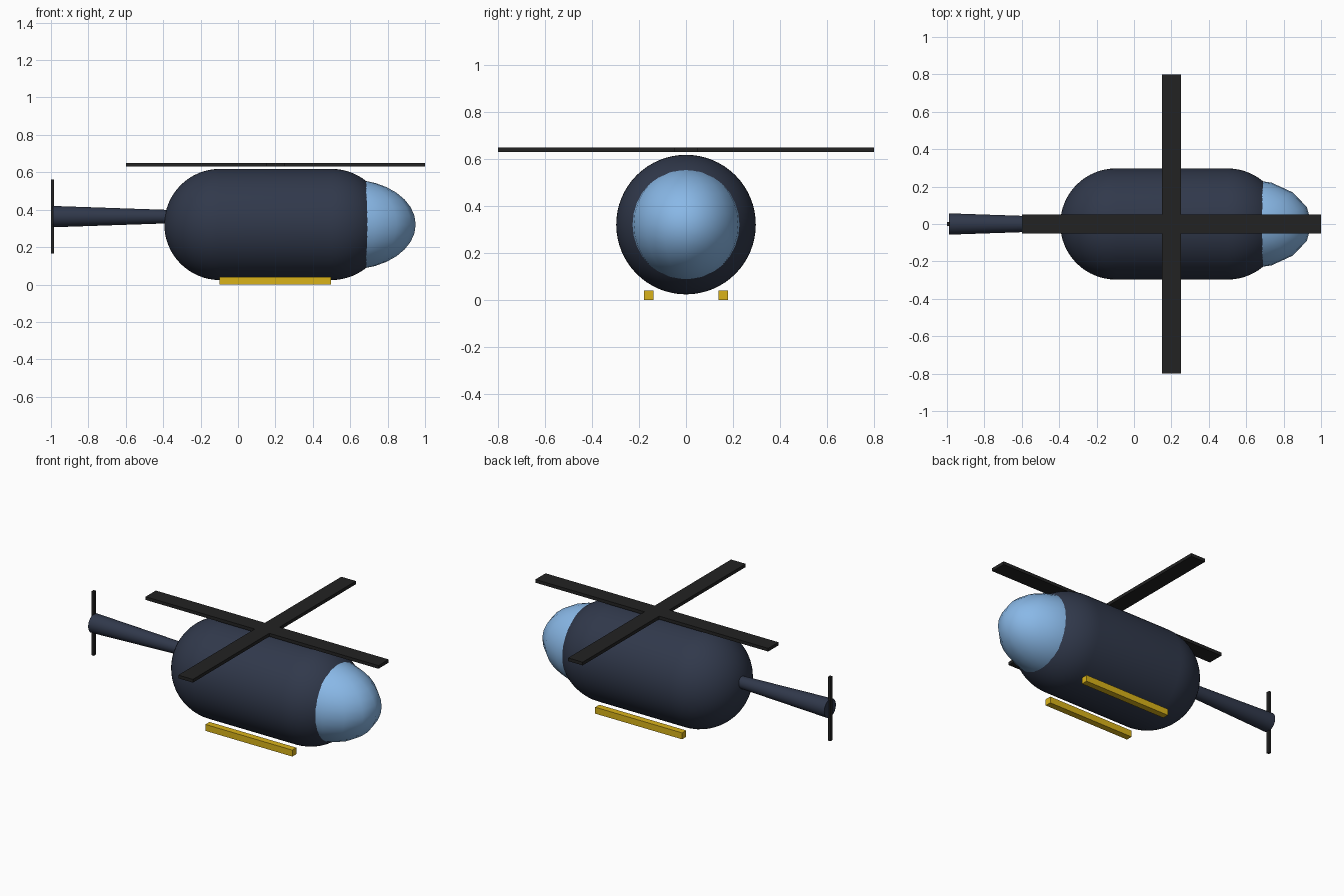
import bpy, bmesh, math
from mathutils import Matrix, Vector

cube = bpy.data.objects.get("Cube")
if cube:
    bpy.data.objects.remove(cube, do_unlink=True)


def material(name, rgb):
    m = bpy.data.materials.new(name)
    m.use_nodes = True
    m.diffuse_color = (*rgb, 1)
    m.node_tree.nodes["Principled BSDF"].inputs["Base Color"].default_value = (*rgb, 1)
    return m


navy = material("navy paint", (0.03, 0.04, 0.07))
glass = material("sky blue glass", (0.25, 0.48, 0.8))
black = material("rotor black", (0.016, 0.016, 0.016))
yellow = material("skid yellow", (0.7, 0.45, 0.01))


def finish(name, bm, mat, smooth=False):
    bmesh.ops.recalc_face_normals(bm, faces=bm.faces)
    mesh = bpy.data.meshes.new(name)
    bm.to_mesh(mesh)
    bm.free()
    mesh.materials.append(mat)
    ob = bpy.data.objects.new(name, mesh)
    bpy.context.collection.objects.link(ob)
    if smooth:
        bpy.ops.object.select_all(action="DESELECT")
        ob.select_set(True)
        bpy.context.view_layer.objects.active = ob
        bpy.ops.object.shade_smooth_by_angle(angle=math.radians(40))
    return ob


def box(name, center, size, mat):
    bm = bmesh.new()
    bmesh.ops.create_cube(bm, size=1, matrix=Matrix.Translation(center) @ Matrix.Diagonal((*size, 1)))
    return finish(name, bm, mat)


def lathe(name, profile, z, mat, sides):
    """Spin (x, radius) points around a lengthwise axis at height z."""
    bm = bmesh.new()
    verts = [bm.verts.new((x, 0, z + r)) for x, r in profile]
    edges = [bm.edges.new(pair) for pair in zip(verts, verts[1:])]
    bmesh.ops.spin(bm, geom=verts + edges, cent=(0, 0, z), axis=(1, 0, 0),
                   angle=math.tau, steps=sides)
    bmesh.ops.remove_doubles(bm, verts=bm.verts, dist=1e-5)
    return finish(name, bm, mat, True)


# Fuselage: a capsule lying lengthwise
R, AXIS_Z, STEPS = 0.297, 0.321, 16
arc = [math.pi / 2 * i / STEPS for i in range(STEPS + 1)]
rear = [(-0.097 - R * math.cos(a), R * math.sin(a)) for a in arc]
nose = [(0.5 + R * math.cos(a), R * math.sin(a)) for a in reversed(arc)]
lathe("fuselage", rear + nose, AXIS_Z, navy, 64)

# Canopy: a stretched ball pushed into the nose
bm = bmesh.new()
bmesh.ops.create_uvsphere(bm, u_segments=16, v_segments=16, radius=1,
                          matrix=Matrix.Translation((0.6, 0, AXIS_Z)) @ Matrix.Diagonal((0.35, 0.24, 0.24, 1)))
finish("canopy", bm, glass, True)

# Tail boom, widening to the rear
lathe("tail_boom", [(-0.99, 0), (-0.99, 0.057), (-0.2, 0.03), (-0.2, 0)], 0.363, navy, 32)

# Rotors
box("main_rotor_long_blade", (0.2, 0, 0.64), (1.6, 0.1, 0.02), black)
box("main_rotor_cross_blade", (0.2, 0, 0.64), (0.1, 1.6, 0.02), black)
box("tail_rotor", (-0.992, 0, 0.363), (0.016, 0.02, 0.397), black)

# Landing skids
for side, name in ((1, "left"), (-1, "right")):
    box(name + "_skid", (0.2, side * 0.159, 0.02), (0.597, 0.04, 0.04), yellow)
